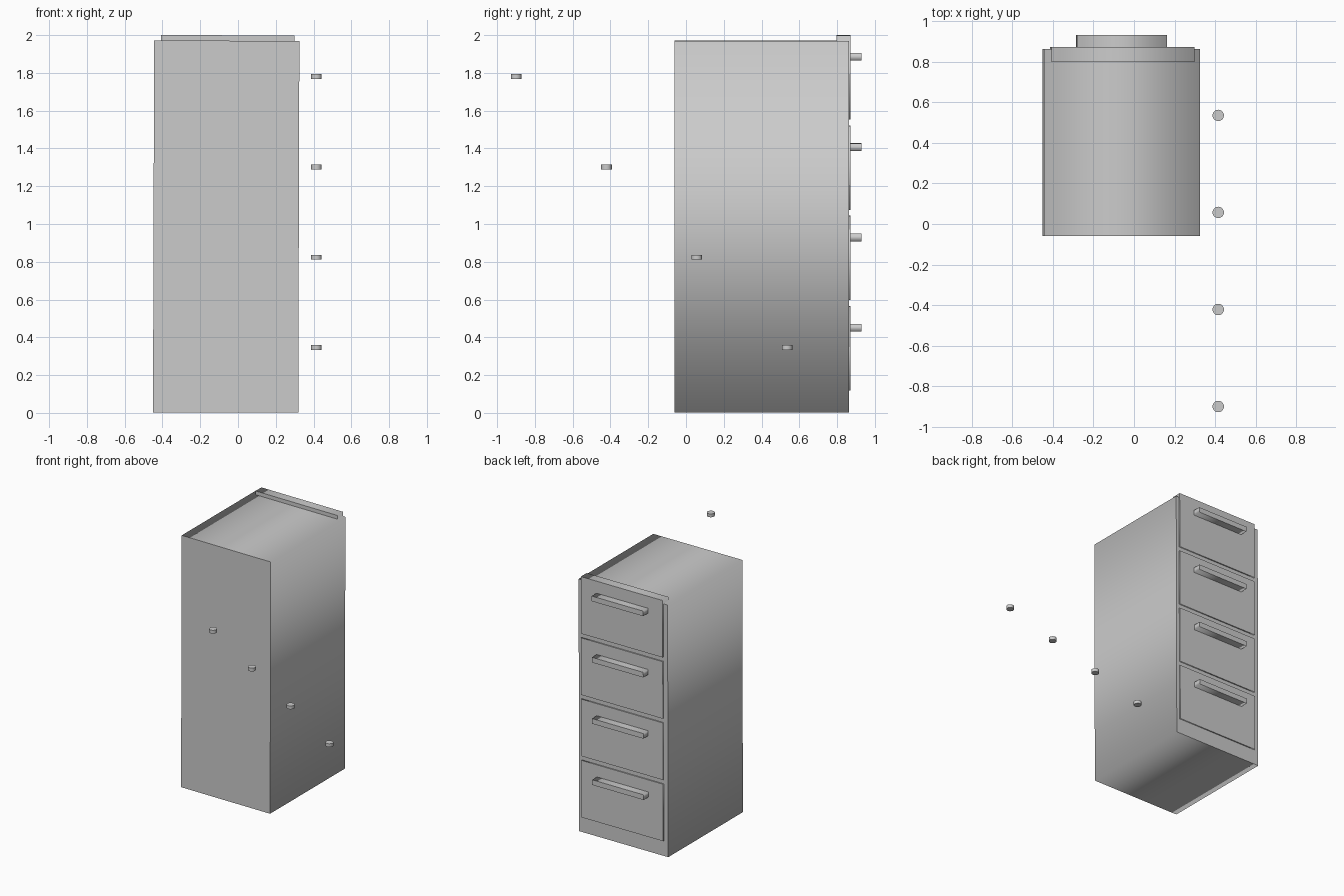
import bpy
from mathutils import Matrix

if "Cube" in bpy.data.objects:
    bpy.data.objects.remove(bpy.data.objects["Cube"])

# whole piece leans very slightly about the y axis
LEAN = Matrix.Rotation(0.003, 4, 'Y')


def box(name, x, y, z):
    """Box from (min, max) ranges; sides run smooth around y, ends stay flat."""
    bpy.ops.mesh.primitive_cube_add(size=1)
    ob = bpy.context.object
    ob.name = name
    size = [r[1] - r[0] for r in (x, y, z)]
    mid = [(r[0] + r[1]) / 2 for r in (x, y, z)]
    ob.data.transform(Matrix.Diagonal((*size, 1)))
    for p in ob.data.polygons:
        p.use_smooth = abs(p.normal.y) < 0.5
    ob.matrix_world = LEAN @ Matrix.Translation(mid)
    return ob


# cabinet carcass
box("cabinet_body", (-0.450, 0.319), (-0.06, 0.862), (0.002, 1.97))

for i in range(4):
    z = 0.12 + 0.478 * i
    # drawer front set into the back face; the top one stands above the carcass
    box(f"drawer_{i + 1}", (-0.413, 0.293), (0.798, 0.871), (z, z + 0.445))
    # bar handle
    box(f"handle_{i + 1}", (-0.286, 0.158), (0.865, 0.93), (z + 0.311, z + 0.351))
    # loose disc knob, stepping forward and upward
    bpy.ops.mesh.primitive_cylinder_add(
        vertices=32, radius=0.028, depth=0.026,
        location=(0.415, 0.535 - 0.478 * i, 0.346 + 0.478 * i))
    knob = bpy.context.object
    knob.name = f"knob_{i + 1}"
    bpy.ops.object.shade_smooth_by_angle()
